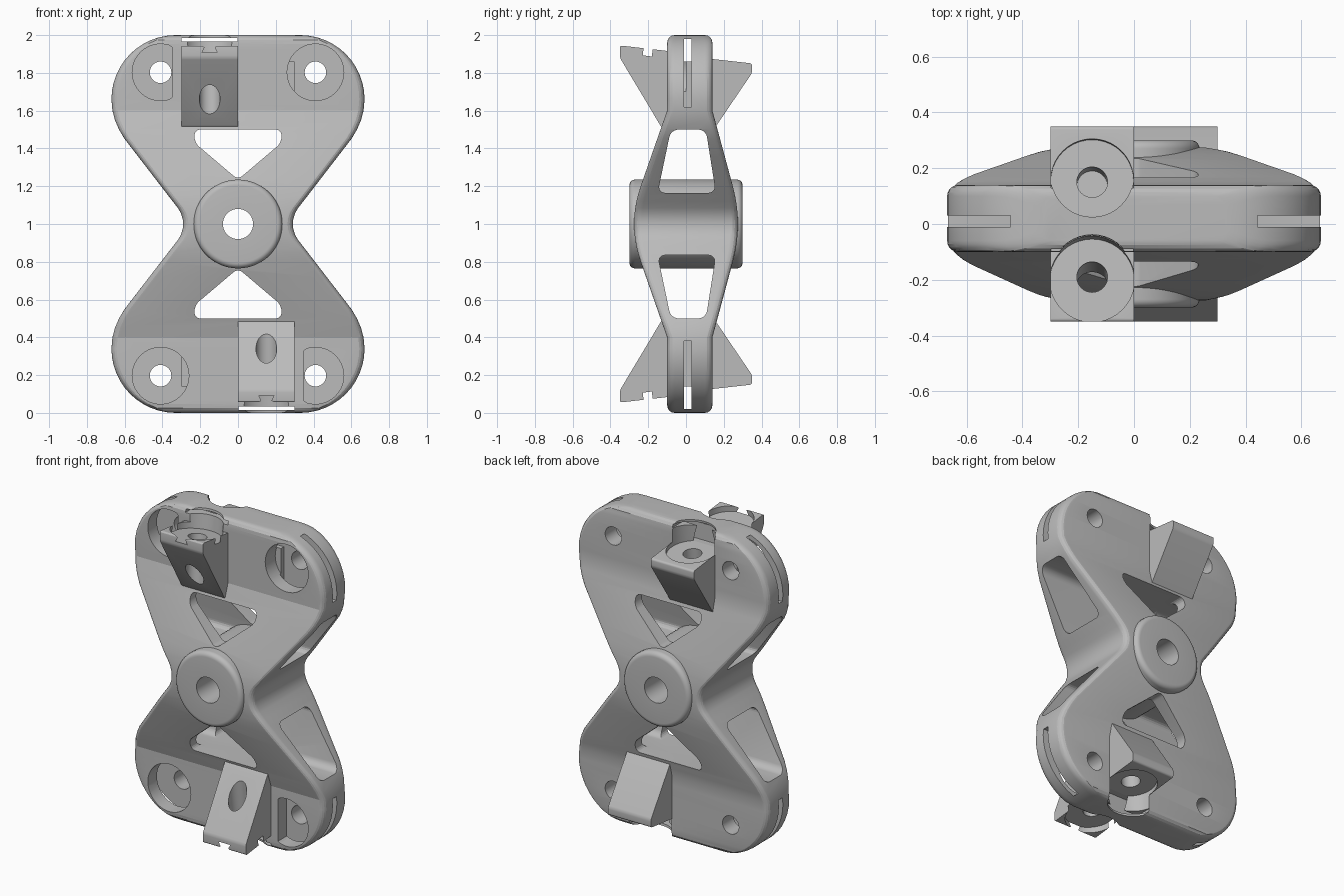
import bpy, bmesh, math
from mathutils import Matrix, Vector

cube = bpy.data.objects.get("Cube")
if cube:
    bpy.data.objects.remove(cube, do_unlink=True)

grey = bpy.data.materials.new("plain_grey")
grey.use_nodes = True
grey.diffuse_color = (0.5, 0.5, 0.5, 1)
grey.node_tree.nodes["Principled BSDF"].inputs["Base Color"].default_value = (0.5, 0.5, 0.5, 1)

# Half turn about the y axis through the middle of the model
HALF_TURN = Matrix.Translation((0, 0, 2)) @ Matrix.Diagonal((-1, 1, -1, 1))
LEAN = Matrix.Rotation(math.radians(-7), 4, 'X')


def make(name, bm):
    bm.normal_update()
    bmesh.ops.recalc_face_normals(bm, faces=bm.faces[:])
    mesh = bpy.data.meshes.new(name)
    bm.to_mesh(mesh)
    bm.free()
    mesh.materials.append(grey)
    obj = bpy.data.objects.new(name, mesh)
    bpy.context.collection.objects.link(obj)
    return obj


def prism(name, pts, axis, a, b, rounding=0):
    """Extrude a polygon along an axis from a to b, with rounded corners."""
    place = {'X': lambda p, d: (d, p[0], p[1]),
             'Y': lambda p, d: (p[0], d, p[1]),
             'Z': lambda p, d: (p[0], p[1], d)}[axis]
    bm = bmesh.new()
    bm.faces.new([bm.verts.new(place(p, a)) for p in pts])
    if rounding:
        bmesh.ops.bevel(bm, geom=bm.verts[:], offset=rounding, segments=5,
                        profile=0.5, affect='VERTICES')
    out = bmesh.ops.extrude_face_region(bm, geom=bm.faces[:])
    bmesh.ops.translate(bm, vec=Vector(place((0, 0), b - a)),
                        verts=[v for v in out["geom"] if isinstance(v, bmesh.types.BMVert)])
    return make(name, bm)


def circle(cx, cy, r, n=40):
    return [(cx + r * math.cos(2 * math.pi * i / n), cy + r * math.sin(2 * math.pi * i / n))
            for i in range(n)]


def cut(obj, cutter):
    """Subtract the cutter for good and remove it."""
    mod = obj.modifiers.new("cut", 'BOOLEAN')
    mod.operation = 'DIFFERENCE'
    mod.solver = 'EXACT'
    mod.object = cutter
    bpy.context.view_layer.update()
    graph = bpy.context.evaluated_depsgraph_get()
    mesh = bpy.data.meshes.new_from_object(obj.evaluated_get(graph))
    obj.modifiers.clear()
    obj.data = mesh
    bpy.data.objects.remove(cutter, do_unlink=True)


def drill(obj, y, z, r, depth):
    """Leaning round cut over the clamps, open upwards."""
    cutter = prism("cutter", circle(0, 0, r), 'Z', -depth, 0.3)
    cutter.data.transform(Matrix.Translation((-0.15, y, z)) @ LEAN)
    cut(obj, cutter)


def clamp_cuts(obj):
    drill(obj, -0.205, 1.89, 0.152, 0)       # front pocket
    drill(obj, 0.155, 1.845, 0.148, 0)       # back pocket
    drill(obj, -0.19, 1.89, 0.055, 0.4)      # front screw hole, right through
    drill(obj, 0.15, 1.845, 0.055, 0.12)     # back screw hole, blind


# Frame: the upper half of an hourglass of rounded-rectangle sections
R = 0.04


def half_width(t):
    if t <= 0.085:
        return 0.43 - math.sqrt(0.14 ** 2 - t * t)
    if t <= 0.453:
        return 0.319 + (t - 0.085) * 0.77
    return 0.33 + math.sqrt(max(0, 0.34 ** 2 - (t - 0.66) ** 2))


def bulge(t):
    if t < 0.2:
        return 1 - 5 * t * t
    return max(0, (0.6 - t) / 0.5)


def section(bm, t):
    e = max(0, t - (1 - R))
    inset = R - math.sqrt(max(0, R * R - e * e))
    w = half_width(t)
    front = -0.10 - 0.175 * bulge(t) + inset
    back = 0.14 + 0.135 * bulge(t) - inset
    ring = []
    for k, (x, y) in enumerate(((w, back), (-w, back), (-w, front), (w, front))):
        cx, cy = x - math.copysign(R, x), (y - R if k < 2 else y + R)
        for i in range(6):
            a = math.pi / 2 * (k + i / 5)
            ring.append(bm.verts.new((cx + R * math.cos(a), cy + R * math.sin(a), 1 + t)))
    return ring


ts = [0, 0.03, 0.06, 0.085, 0.12, 0.15, 0.2, 0.28, 0.36, 0.453, 0.5, 0.55, 0.6]
ts += [0.66 + 0.34 * math.sin(math.pi / 2 * i / 12) for i in range(13)]
bm = bmesh.new()
rings = [section(bm, t) for t in ts]
for lo, hi in zip(rings, rings[1:]):
    n = len(lo)
    for i in range(n):
        bm.faces.new((lo[i], lo[(i + 1) % n], hi[(i + 1) % n], hi[i]))
bm.faces.new(rings[0])
bm.faces.new(rings[-1])
half = make("upper_half", bm)

# Triangular window front to back, trapezoid window side to side
cut(half, prism("cutter", [(-0.23, 1.5), (0.23, 1.5), (0.23, 1.43), (0, 1.235), (-0.23, 1.43)],
                'Y', -0.6, 0.6, 0.03))
cut(half, prism("cutter", [(-0.15, 1.165), (-0.08, 1.5), (0.105, 1.5), (0.158, 1.165)],
                'X', -0.9, 0.9, 0.04))
# Strap slot round the end
cut(half, prism("cutter", [(-0.8, 1.98), (0.8, 1.98), (0.8, 1.62), (0.3, 1.62), (0.3, 1.86),
                           (-0.3, 1.86), (-0.3, 1.62), (-0.8, 1.62)], 'Y', -0.01, 0.03))
# Corner holes with front counterbores, one trimmed beside the clamp
for x, limit in ((-0.41, -0.35), (0.41, 1)):
    cut(half, prism("cutter", circle(x, 1.803, 0.057), 'Y', -0.5, 0.5))
    bore = [(min(px, limit), pz) for px, pz in circle(x, 1.803, 0.15)]
    cut(half, prism("cutter", bore, 'Y', -0.5, 0))
# Clamp pockets, the slit under the end skin, and room for the hub
clamp_cuts(half)
cut(half, prism("cutter", [(-0.298, 1.965), (-0.002, 1.965), (-0.002, 1.986), (-0.298, 1.986)],
                'Y', -0.5, 0.5))
cut(half, prism("cutter", circle(0, 1, 0.12), 'Y', -0.6, 0.6))

# Open the middle and weld on the half-turned copy
bm = bmesh.new()
bm.from_mesh(half.data)
bmesh.ops.delete(bm, geom=[f for f in bm.faces if all(v.co.z < 1.0001 for v in f.verts)],
                 context='FACES')
copy = bmesh.ops.duplicate(bm, geom=bm.verts[:] + bm.edges[:] + bm.faces[:])
bmesh.ops.transform(bm, matrix=HALF_TURN,
                    verts=[v for v in copy["geom"] if isinstance(v, bmesh.types.BMVert)])
bmesh.ops.remove_doubles(bm, verts=bm.verts[:], dist=0.0001)
bpy.data.objects.remove(half, do_unlink=True)
frame = make("hourglass_frame", bm)
parts = [frame]

# Wedge clamps on both faces at each end
WEDGES = {"front": [(-0.045, 1.91), (-0.35, 1.945), (-0.35, 1.88), (-0.13, 1.512), (-0.045, 1.512)],
          "back": [(0.035, 1.885), (0.35, 1.85), (0.35, 1.80), (0.155, 1.512), (0.035, 1.512)]}
for side, outline in WEDGES.items():
    clamp = prism(f"upper_{side}_clamp", outline, 'X', -0.3, 0, 0.012)
    clamp_cuts(clamp)
    twin = bpy.data.objects.new(f"lower_{side}_clamp", clamp.data.copy())
    twin.data.transform(HALF_TURN)
    bpy.context.collection.objects.link(twin)
    parts += [clamp, twin]

# Hub: a rounded ring turned about the y axis
bm = bmesh.new()
F = 0.03
profile = [(0.08, 0.30), (0.08, -0.30)]
for s in (-1, 1):
    arc = [(0.235 - F + F * math.sin(a), s * (0.30 - F + F * math.cos(a)))
           for a in (math.pi / 2 * i / 6 for i in range(7))]
    profile += arc if s < 0 else arc[::-1]
steps = 64
loops = []
for i in range(steps):
    a = 2 * math.pi * i / steps
    loops.append([bm.verts.new((r * math.cos(a), y, 1 + r * math.sin(a))) for r, y in profile])
for i in range(steps):
    p, q = loops[i], loops[(i + 1) % steps]
    for j in range(len(profile)):
        k = (j + 1) % len(profile)
        bm.faces.new((p[j], p[k], q[k], q[j]))
parts.append(make("centre_hub", bm))

# Smooth curves, crisp edges
bpy.ops.object.select_all(action='DESELECT')
for obj in parts:
    obj.select_set(True)
bpy.context.view_layer.objects.active = frame
bpy.ops.object.shade_smooth_by_angle(angle=math.radians(17))
